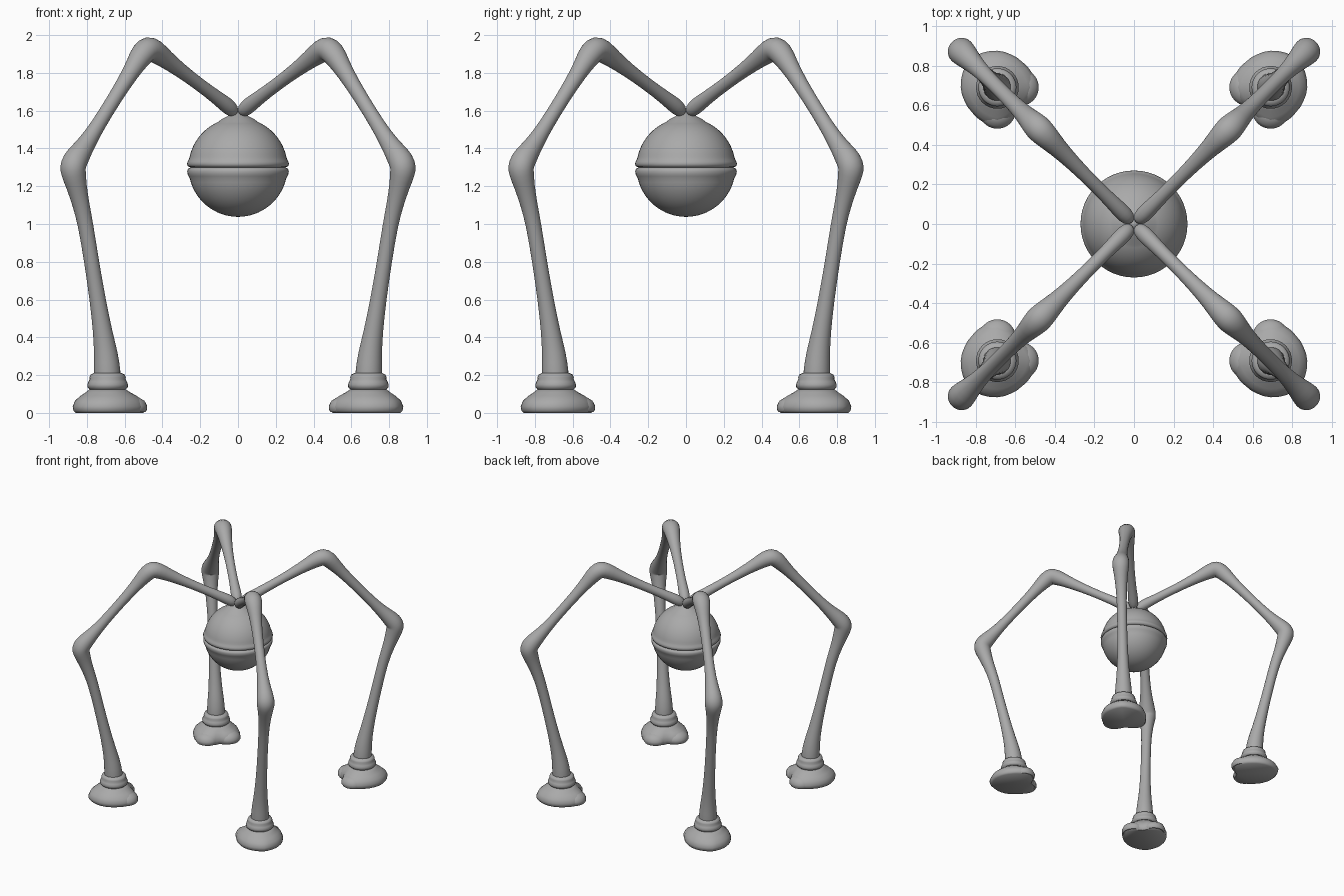
import bpy, bmesh, math
from mathutils import Matrix, Vector

if "Cube" in bpy.data.objects:
    bpy.data.objects.remove(bpy.data.objects["Cube"])

grey = bpy.data.materials.new("matte grey")
grey.diffuse_color = (0.4, 0.4, 0.4, 1)
grey.use_nodes = True
grey.node_tree.nodes["Principled BSDF"].inputs["Base Color"].default_value = grey.diffuse_color
ROOT2 = math.sqrt(2)
ANKLE = 0.69 * ROOT2


def loft(name, rings, matrix=None, subdiv=0):
    """Skin a list of equal-length point rings and cap both ends."""
    bm = bmesh.new()
    loops = [[bm.verts.new(p) for p in ring] for ring in rings]
    n = len(loops[0])
    for a, b in zip(loops, loops[1:]):
        for i in range(n):
            j = (i + 1) % n
            bm.faces.new((a[i], a[j], b[j], b[i]))
    bm.faces.new(loops[0][::-1])
    bm.faces.new(loops[-1])
    bmesh.ops.recalc_face_normals(bm, faces=bm.faces)
    if matrix:
        bm.transform(matrix)
    mesh = bpy.data.meshes.new(name)
    bm.to_mesh(mesh)
    bm.free()
    mesh.materials.append(grey)
    obj = bpy.data.objects.new(name, mesh)
    bpy.context.collection.objects.link(obj)
    if subdiv:
        obj.modifiers.new("smooth", 'SUBSURF').levels = subdiv
        obj.modifiers["smooth"].render_levels = subdiv
    bpy.ops.object.select_all(action='DESELECT')
    obj.select_set(True)
    bpy.context.view_layer.objects.active = obj
    bpy.ops.object.shade_smooth_by_angle(angle=math.radians(50))
    return obj


def turned(name, profile, matrix=None, sides=48):
    """Lathe a (radius, height) profile around z."""
    rings = [[(r * math.cos(math.tau * i / sides), r * math.sin(math.tau * i / sides), z)
              for i in range(sides)] for r, z in profile]
    return loft(name, rings, matrix)


# Body: two half shells with rounded lips and a small crown under the hips
def shell(r, z0, a0, a1, steps=16):
    angles = [math.radians(a0 + (a1 - a0) * i / steps) for i in range(steps + 1)]
    return [(r * math.cos(a), z0 + r * math.sin(a)) for a in angles]


turned("lower_body", shell(0.262, 1.3, -89, -13)
       + [(0.262, 1.253), (0.267, 1.265), (0.269, 1.28), (0.265, 1.292), (0.25, 1.299)])
turned("upper_body", [(0.25, 1.299), (0.265, 1.305), (0.27, 1.318), (0.267, 1.33), (0.261, 1.34)]
       + shell(0.262, 1.3, 12, 66)
       + [(0.085, 1.556), (0.06, 1.568), (0.035, 1.585), (0.015, 1.597), (0.002, 1.6)])

# Leg centreline: sideways offset, height, radius
LEG = [(0.014, 1.587, 0.02), (0.028, 1.6, 0.038), (0.058, 1.628, 0.044), (0.11, 1.668, 0.037),
       (0.2, 1.735, 0.034), (0.3, 1.81, 0.038), (0.39, 1.878, 0.05), (0.44, 1.916, 0.064),
       (0.475, 1.932, 0.07), (0.505, 1.905, 0.067), (0.545, 1.84, 0.051), (0.6, 1.75, 0.041),
       (0.7, 1.59, 0.037), (0.78, 1.46, 0.043), (0.83, 1.385, 0.058), (0.864, 1.335, 0.07),
       (0.876, 1.3, 0.071), (0.87, 1.265, 0.067), (0.855, 1.2, 0.055), (0.833, 1.11, 0.046),
       (0.807, 1.0, 0.041), (0.775, 0.8, 0.04), (0.743, 0.6, 0.043), (0.715, 0.42, 0.052),
       (0.7, 0.32, 0.064), (0.692, 0.22, 0.073), (0.69, 0.13, 0.073)]


def leg_rings(sides=16):
    pts = [Vector((x * ROOT2, 0, z)) for x, z, _ in LEG]
    rings = []
    for k, p in enumerate(pts):
        t = (pts[min(k + 1, len(pts) - 1)] - pts[max(k - 1, 0)]).normalized()
        side = Vector((0, 1, 0))
        up = t.cross(side)
        r = LEG[k][2]
        rings.append([p + r * (math.cos(math.tau * i / sides) * side
                               + math.sin(math.tau * i / sides) * up) for i in range(sides)])
    return rings


# Foot outline: distance from the ankle by angle from the outward direction
OUTLINE = [0.2, 0.19, 0.185, 0.18, 0.18, 0.19, 0.205, 0.18, 0.15]


def foot_radius(a):
    d = abs((math.degrees(a) + 180) % 360 - 180) / 22.5
    i = min(int(d), 7)
    return OUTLINE[i] + (OUTLINE[i + 1] - OUTLINE[i]) * (d - i)


def foot_rings(sides=32):
    # share of the outline (the rest is round), scale, height
    levels = [(1, 0.92, 0), (1, 0.98, 0.012), (1, 1, 0.035), (0.9, 0.93, 0.065),
              (0.6, 0.78, 0.09), (0.2, 0.62, 0.11), (0, 0.52, 0.125)]
    rings = []
    for share, scale, z in levels:
        ring = []
        for i in range(sides):
            a = math.tau * i / sides
            r = scale * (share * foot_radius(a) + (1 - share) * 0.185)
            ring.append((ANKLE + r * math.cos(a), r * math.sin(a), z))
        rings.append(ring)
    return rings


CUFF = [(0.07, 0.115), (0.092, 0.122), (0.106, 0.135), (0.108, 0.15), (0.102, 0.165),
        (0.095, 0.178), (0.096, 0.19), (0.09, 0.203), (0.07, 0.212)]
TOE = [(0.085, 0.004), (0.094, 0.018), (0.094, 0.038), (0.08, 0.064), (0.05, 0.082), (0.005, 0.09)]

# Four identical legs on the diagonals
for name, deg in (("back_right", 45), ("back_left", 135), ("front_left", 225), ("front_right", 315)):
    turn = Matrix.Rotation(math.radians(deg), 4, 'Z')
    loft(name + "_leg", leg_rings(), turn, 1)
    loft(name + "_foot", foot_rings(), turn)
    turned(name + "_cuff", CUFF, turn @ Matrix.Translation((ANKLE, 0, 0)), 32)
    for label, a in (("left", 135), ("right", -135)):
        rad = math.radians(a)
        spot = Matrix.Translation((ANKLE + 0.115 * math.cos(rad), 0.115 * math.sin(rad), 0))
        turned(f"{name}_{label}_toe", TOE, turn @ spot, 24)
